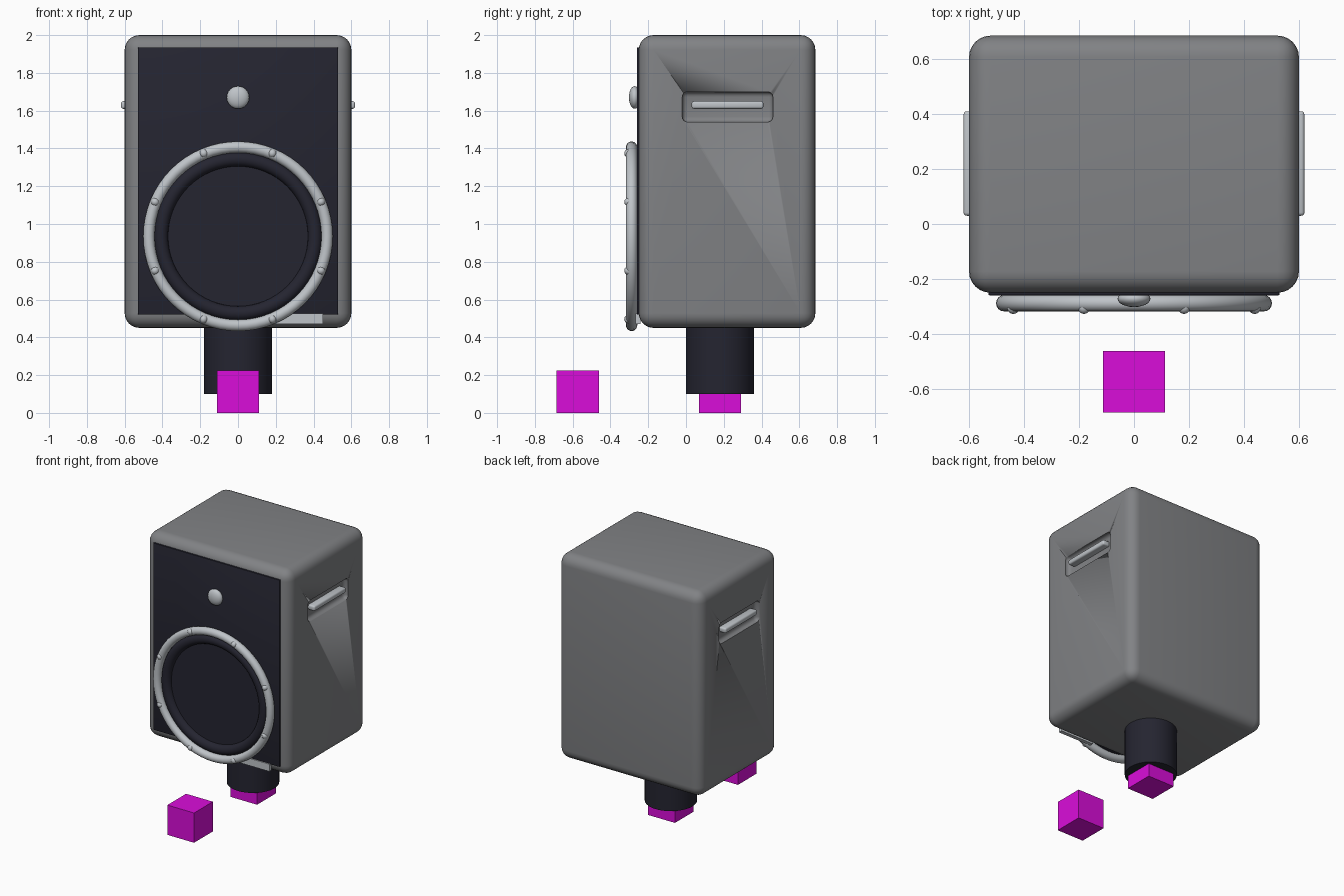
import bpy, math
from mathutils import Matrix

cube = bpy.data.objects.get("Cube")
if cube:
    bpy.data.objects.remove(cube, do_unlink=True)


def material(name, rgb):
    m = bpy.data.materials.new(name)
    m.use_nodes = True
    m.diffuse_color = (*rgb, 1)
    m.node_tree.nodes["Principled BSDF"].inputs["Base Color"].default_value = (*rgb, 1)
    return m


GREY = material("cabinet grey", (0.22, 0.225, 0.235))
DARK = material("dark navy", (0.018, 0.018, 0.03))
SILVER = material("silver", (0.52, 0.55, 0.58))
MAGENTA = material("magenta", (0.7, 0.004, 0.7))


def finish(name, mat, smooth=True):
    ob = bpy.context.object
    ob.name = name
    ob.data.materials.append(mat)
    if smooth:
        bpy.ops.object.shade_smooth_by_angle(angle=math.radians(35))
    return ob


def box(name, mat, lo, hi, bevel=0, segments=4):
    """Box between two corners, with optional rounded edges."""
    size = [b - a for a, b in zip(lo, hi)]
    bpy.ops.mesh.primitive_cube_add(size=1, location=[(a + b) / 2 for a, b in zip(lo, hi)])
    ob = bpy.context.object
    ob.data.transform(Matrix.Diagonal((*size, 1)))
    if bevel:
        mod = ob.modifiers.new("rounding", "BEVEL")
        mod.width, mod.segments = bevel, segments
        bpy.ops.object.modifier_apply(modifier=mod.name)
    return finish(name, mat, bevel > 0)


def ball(name, mat, loc, radius, depth):
    bpy.ops.mesh.primitive_uv_sphere_add(segments=24, ring_count=12, radius=1, location=loc)
    bpy.context.object.data.transform(Matrix.Diagonal((radius, depth, radius, 1)))
    return finish(name, mat)


def ring(name, mat, loc, major, minor):
    bpy.ops.mesh.primitive_torus_add(major_radius=major, minor_radius=minor, location=loc,
                                     major_segments=64, minor_segments=16,
                                     rotation=(math.pi / 2, 0, 0))
    return finish(name, mat)


# Cabinet and front baffle
cabinet = box("cabinet", GREY, (-0.6, -0.25, 0.45), (0.6, 0.685, 2.0), 0.078, 6)
box("front_panel", DARK, (-0.53, -0.26, 0.52), (0.53, -0.2, 1.935), 0.006, 2)

# Side handles: a rounded recess with a bar in it
for side, word in ((1, "left"), (-1, "right")):
    x0, x1 = sorted((side * 0.565, side * 0.7))
    cutter = box(word + "_recess_cutter", GREY, (x0, -0.02, 1.54), (x1, 0.46, 1.7), 0.028)
    cutter.hide_render = True
    cut = cabinet.modifiers.new("recess", "BOOLEAN")
    cut.operation, cut.solver, cut.object = "DIFFERENCE", "EXACT", cutter
    bpy.context.view_layer.objects.active = cabinet
    bpy.ops.object.modifier_apply(modifier=cut.name)
    bpy.data.objects.remove(cutter, do_unlink=True)
    x0, x1 = sorted((side * 0.56, side * 0.62))
    box(word + "_handle", SILVER, (x0, 0.03, 1.61), (x1, 0.41, 1.65), 0.012, 3)

# Woofer: metal rim, rubber surround, cone and studs
WX, WY, WZ = 0, -0.288, 0.935
ring("woofer_rim", SILVER, (WX, WY, WZ), 0.472, 0.03)
ring("woofer_surround", DARK, (WX, -0.265, WZ), 0.408, 0.038)
bpy.ops.mesh.primitive_cylinder_add(vertices=64, radius=0.4, depth=0.02,
                                    location=(WX, -0.257, WZ), rotation=(math.pi / 2, 0, 0))
finish("woofer_cone", DARK)
for i in range(8):
    a = math.radians(22.5 + 45 * i)
    ball(f"rim_stud_{i + 1}", SILVER,
         (WX + 0.475 * math.cos(a), -0.305, WZ + 0.475 * math.sin(a)), 0.022, 0.022)

# Tweeter dome and small front plate
ball("tweeter", SILVER, (0, -0.272, 1.67), 0.06, 0.03)
box("front_plate", SILVER, (0.17, -0.268, 0.47), (0.45, -0.24, 0.525))

# Neck and cube feet
bpy.ops.mesh.primitive_cylinder_add(vertices=48, radius=0.18, depth=0.37, location=(0, 0.18, 0.285))
finish("neck", DARK)
for name, y in (("base_cube", 0.18), ("front_cube", -0.573)):
    box(name, MAGENTA, (-0.112, y - 0.112, 0), (0.112, y + 0.112, 0.225))
